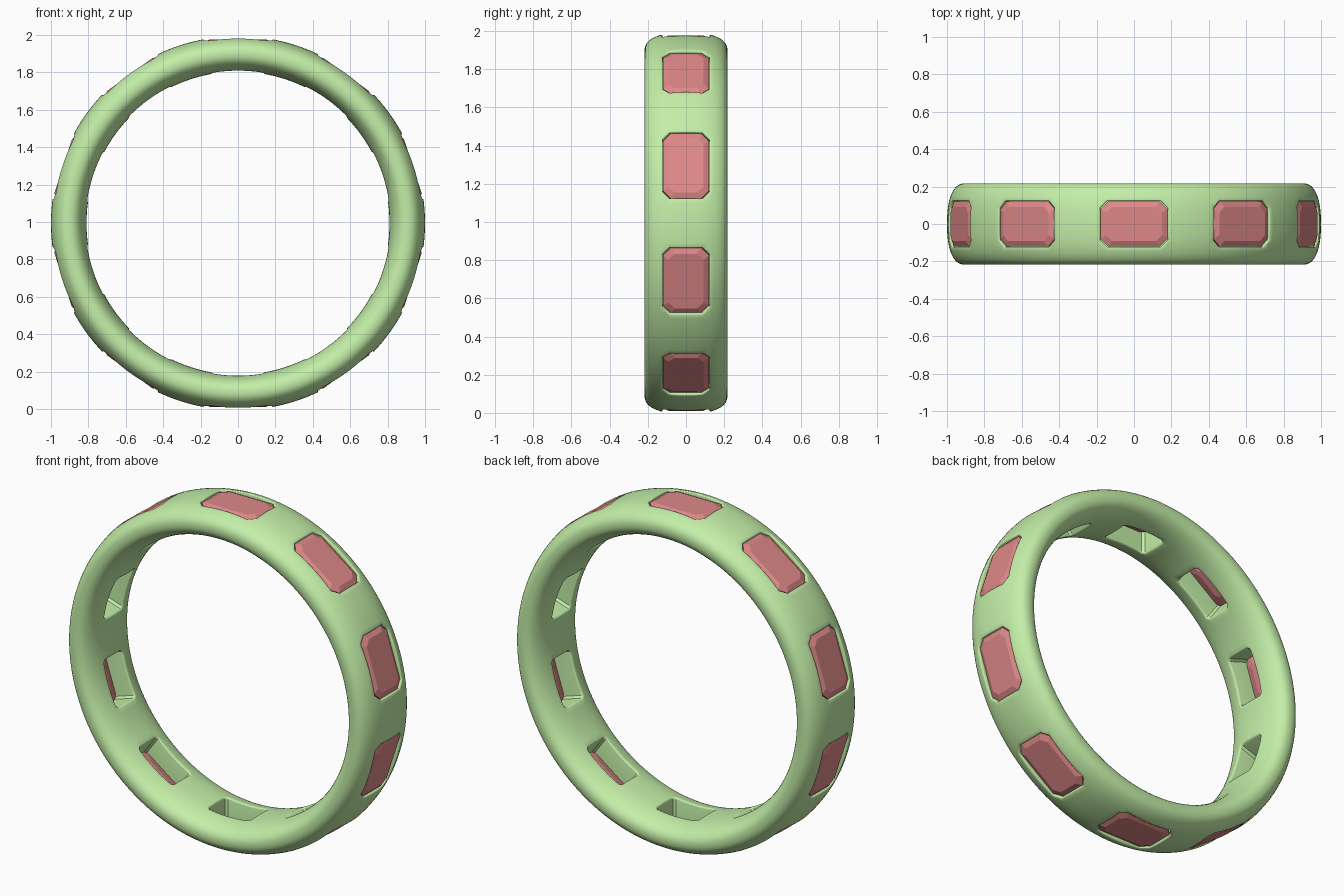
import bpy, bmesh, math
from mathutils import Matrix, Vector

if "Cube" in bpy.data.objects:
    bpy.data.objects.remove(bpy.data.objects["Cube"])

CZ, RM, HW, HT = 0.994, 0.905, 0.217, 0.095   # centre height, mid radius, half width, half thickness
EXP, COUNT = 2.35, 10


def half_thickness(y):
    return HT * max(0.0, 1 - abs(y / HW) ** EXP) ** (1 / EXP)


def material(name, color):
    m = bpy.data.materials.new(name)
    m.diffuse_color = (*color, 1)
    m.use_nodes = True
    m.node_tree.nodes["Principled BSDF"].inputs["Base Color"].default_value = m.diffuse_color
    return m


def make_object(name, bm, mat=None):
    bmesh.ops.recalc_face_normals(bm, faces=bm.faces)
    me = bpy.data.meshes.new(name)
    bm.to_mesh(me)
    bm.free()
    ob = bpy.data.objects.new(name, me)
    bpy.context.collection.objects.link(ob)
    if mat:
        me.materials.append(mat)
    return ob


def shade(ob, degrees):
    bpy.ops.object.select_all(action='DESELECT')
    bpy.context.view_layer.objects.active = ob
    ob.select_set(True)
    bpy.ops.object.shade_smooth_by_angle(angle=math.radians(degrees))


def octagon(a, b, c, n=1, m=1):
    """Chamfered rectangle with subdivided long and short sides."""
    q = [(a - c, -b), (a, c - b), (a, b - c), (a - c, b),
         (c - a, b), (-a, b - c), (-a, c - b), (c - a, -b)]
    pts = []
    for i in range(8):
        p, r = q[i], q[(i + 1) % 8]
        k = (1, m, 1, n)[i % 4]
        pts += [(p[0] + (r[0] - p[0]) * j / k, p[1] + (r[1] - p[1]) * j / k) for j in range(k)]
    return pts


def loft(bm, rings, closed=False):
    """Bridge rings of points; cap the ends unless the loft is closed."""
    vs = [[bm.verts.new(p) for p in ring] for ring in rings]
    n = len(vs[0])
    for k in range(len(vs) if closed else len(vs) - 1):
        lo, hi = vs[k], vs[(k + 1) % len(vs)]
        for i in range(n):
            j = (i + 1) % n
            bm.faces.new((lo[i], lo[j], hi[j], hi[i]))
    if not closed:
        bm.faces.new(vs[0][::-1])
        bm.faces.new(vs[-1])


def spin_matrix(i):
    return Matrix.Translation((0, 0, CZ)) @ Matrix.Rotation(i * math.tau / COUNT, 4, 'Y')


green = material("band_green", (0.55, 0.86, 0.39))
red = material("gem_red", (0.74, 0.25, 0.25))

# Band: superellipse section swept around the y axis
section = []
for i in range(56):
    t = math.tau * i / 56
    c, s = math.cos(t), math.sin(t)
    section.append((math.copysign(abs(c) ** (2 / EXP), c) * HW,
                    RM + math.copysign(abs(s) ** (2 / EXP), s) * HT))
bm = bmesh.new()
loft(bm, [[(r * math.sin(a), y, CZ + r * math.cos(a)) for y, r in section]
          for a in (math.tau * k / 180 for k in range(180))], closed=True)
band = make_object("band", bm, green)

# Window cutters: narrow opening inside, wider gem seat outside, rounded rims
F = 0.011
flare = [(F * (1 - math.cos(t)), F * math.sin(t) - F + 0.001)
         for t in (math.radians(d) for d in (0, 25, 50, 75))]
INNER, OUTER = (0.136, 0.084, 0.012), (0.180, 0.122, 0.036)


def outline(size, grow):
    a, b, c = size
    return octagon(a + grow, b + grow, c + grow / 2, 10, 8)


def level(size, grow, depth, side):
    pts = []
    for u, y in outline(size, grow):
        r = RM + side * (half_thickness(y) + depth)
        pts.append((u, y, math.sqrt(r * r - u * u)))
    return pts


def flat(size, grow, z):
    return [(u, y, z) for u, y in outline(size, grow)]


g = flare[-1][0] + 0.006
rings = [flat(INNER, g, 0.70), level(INNER, g, 0.003, -1)]
rings += [level(INNER, a, d, -1) for a, d in reversed(flare)]
rings += [flat(INNER, 0, 0.938), flat(OUTER, 0, 0.938)]
rings += [level(OUTER, a, d, 1) for a, d in flare]
rings += [level(OUTER, g, 0.003, 1), flat(OUTER, g, 1.1)]
bm = bmesh.new()
for i in range(COUNT):
    mat = spin_matrix(i)
    loft(bm, [[mat @ Vector(p) for p in ring] for ring in rings])
cutter = make_object("window_cutter", bm)
cutter.hide_render = True

mod = band.modifiers.new("windows", 'BOOLEAN')
mod.operation, mod.solver, mod.object = 'DIFFERENCE', 'EXACT', cutter
bpy.context.view_layer.objects.active = band
bpy.ops.object.modifier_apply(modifier=mod.name)
bpy.data.objects.remove(cutter)
shade(band, 40)

# Gems: step-cut stones, one mesh shared by every window
steps = [(0.085, 0.035, 0.015, 0.912), (0.130, 0.080, 0.028, 0.928), (0.178, 0.120, 0.042, 0.945),
         (0.179, 0.121, 0.042, 0.968), (0.150, 0.092, 0.032, 0.983)]
bm = bmesh.new()
loft(bm, [[(u, y, z) for u, y in octagon(a, b, c)] for a, b, c, z in steps])
gem = make_object("gem_1", bm, red)
for i in range(COUNT):
    ob = gem if i == 0 else bpy.data.objects.new(f"gem_{i + 1}", gem.data)
    if i:
        bpy.context.collection.objects.link(ob)
    ob.matrix_world = spin_matrix(i)
